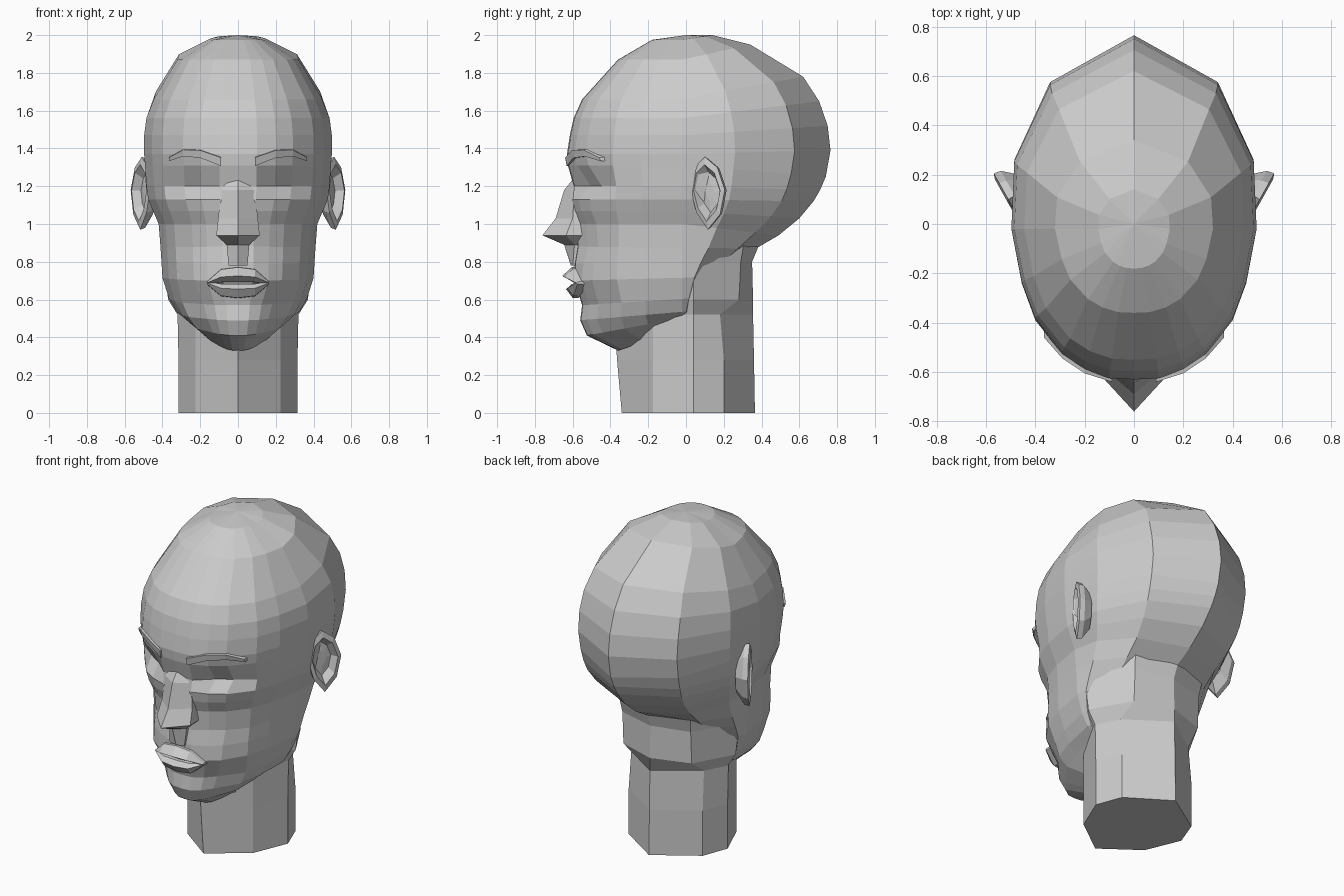
import bpy, bmesh, math
from mathutils import Vector

clay = bpy.data.materials.new("clay_grey")
clay.diffuse_color = (0.6, 0.6, 0.6, 1)


def loft(name, rings, pole=None):
    """Skin a list of equal-length point rings; an optional pole closes the end."""
    bm = bmesh.new()
    vs = [[bm.verts.new(p) for p in r] for r in rings]
    n = len(vs[0])
    for a, b in zip(vs, vs[1:]):
        for i in range(n):
            j = (i + 1) % n
            bm.faces.new((a[i], a[j], b[j], b[i]))
    bm.faces.new(vs[0])
    if pole:
        p = bm.verts.new(pole)
        for i in range(n):
            bm.faces.new((vs[-1][i], vs[-1][(i + 1) % n], p))
    else:
        bm.faces.new(vs[-1])
    bmesh.ops.recalc_face_normals(bm, faces=bm.faces)
    me = bpy.data.meshes.new(name)
    bm.to_mesh(me)
    bm.free()
    me.materials.append(clay)
    ob = bpy.data.objects.new(name, me)
    bpy.context.collection.objects.link(ob)
    return ob


def mirrored(half):
    """Half ring from back centre to front centre -> full ring."""
    return half + [(-x, y, z) for x, y, z in half[-2:0:-1]]


# Head: one plan outline, scaled per ring
PLAN = [(0, .765), (.34, .575), (.485, .26), (.497, -.02), (.455, -.24),
        (.40, -.39), (.29, -.53), (.20, -.59), (.10, -.625), (0, -.63)]
# z front, z back, y front, y back, half width, eye socket depth
HEAD = [(.33, .45, -.36, .00, .17, 0),
        (.41, .51, -.525, .02, .27, 0),
        (.49, .54, -.56, .04, .325, 0),
        (.57, .61, -.55, .08, .365, 0),
        (.70, .72, -.59, .16, .40, 0),
        (.79, .80, -.59, .26, .405, .01),
        (.88, .87, -.575, .37, .41, .02),
        (1.0, .94, -.575, .49, .42, .01),
        (1.07, 1.03, -.595, .60, .45, 0),
        (1.13, 1.12, -.605, .675, .475, 0),
        (1.20, 1.18, -.595, .71, .485, .055),
        (1.31, 1.25, -.625, .74, .492, .01),
        (1.37, 1.39, -.63, .765, .497, 0),
        (1.47, 1.52, -.615, .75, .497, 0),
        (1.56, 1.65, -.595, .705, .485, 0),
        (1.66, 1.78, -.55, .62, .445, 0),
        (1.87, 1.95, -.36, .34, .32, 0),
        (1.975, 2.0, -.18, .14, .145, 0)]
rings = []
for zf, zb, yf, yb, w, socket in HEAD:
    half = []
    for i, (px, py) in enumerate(PLAN):
        t = py + .02
        y = -.02 + (t / .785 * (yb + .02) if t > 0 else t / -.61 * (yf + .02))
        # jaw rings tilt evenly, skull rings only rise behind the ears
        k = (y - yf) / (yb - yf) if zf < .9 else max(0, t / .785)
        x = px * w / .497
        if i > 5 and zf < .6:
            x *= .85
        if i in (6, 7):
            y += socket
        half.append((x, y, zf + (zb - zf) * k))
    rings.append(mirrored(half))
loft("head", rings, pole=(0, 0, 2.0))

# Neck: octagonal column, widening under the ears
# z, y back, back corner x and y, half width, y front
NECK = [(0, .365, .255, .20, .315, -.34),
        (.28, .36, .255, .20, .315, -.365),
        (.52, .355, .25, .18, .32, -.38),
        (.60, .355, .235, .28, .37, -.38),
        (.80, .35, .235, .29, .395, -.36),
        (.92, .40, .25, .31, .40, -.30),
        (1.02, .40, .25, .30, .405, -.30)]
loft("neck", [mirrored([(0, yb, z), (xb, y1, z), (w, .04, z), (.225, -.175, z), (0, yf, z)])
              for z, yb, xb, y1, w, yf in NECK])

# Nose: z, half width, ridge y, side y
NOSE = [(1.23, .08, -.605, -.58), (1.18, .09, -.645, -.59), (1.03, .105, -.69, -.60),
        (.94, .115, -.76, -.635), (.89, .06, -.645, -.59), (.78, .05, -.61, -.60)]
loft("nose", [[(-w, -.48, z), (-w, ys, z), (0, yr, z), (w, ys, z), (w, -.48, z)]
              for z, w, yr, ys in NOSE])


# Lips: wedge section swept across the mouth
def lip(name, top, mid, low, front):
    sections = []
    for x, k in ((-.165, 0), (-.09, .85), (0, 1), (.09, .85), (.165, 0)):
        back = -.52 - .05 * k
        c = .688
        sections.append([(x, back, c + (top - c) * k + .008),
                         (x, -.575 - .03 * k, c + (top - c) * k + .006),
                         (x, -.58 + (front + .58) * k, c + (mid - c) * k),
                         (x, -.575 - .025 * k, c + (low - c) * k - .006),
                         (x, back, c + (low - c) * k - .008)])
    loft(name, sections)


lip("upper_lip", .765, .725, .70, -.655)
lip("lower_lip", .675, .655, .615, -.635)

# Ear outline (y, z) read from the side
EAR = [(.10, 1.355), (.165, 1.30), (.205, 1.18), (.18, 1.05),
       (.115, .97), (.055, 1.06), (.025, 1.18), (.045, 1.30)]
for side, label in ((1, "right"), (-1, "left")):
    # Brow: thin bar following the forehead
    path = [(.09, -.62, 1.335, .028), (.20, -.585, 1.375, .025),
            (.29, -.525, 1.38, .022), (.365, -.44, 1.345, .012)]
    loft(label + "_brow",
         [[(side * x, y + .05, z - h), (side * x, y - .012, z - h),
           (side * x, y - .02, z + h * .6), (side * x, y + .05, z + h)]
          for x, y, z, h in path])

    # Ear: rim flaring outward and back, with a hollow centre
    normal = Vector((.87, -.49, 0))
    ear = []
    for scale, depth in ((.6, -.075), (.95, -.03), (1, 0), (.78, .008), (.55, -.035), (.25, -.03)):
        ring = []
        for y, z in EAR:
            yy, zz = .11 + (y - .11) * scale, 1.17 + (z - 1.17) * scale
            p = Vector((.515 + (yy - .11) * .56, yy, zz)) + normal * depth
            ring.append((side * p.x, p.y, p.z))
        ear.append(ring)
    loft(label + "_ear", ear)
